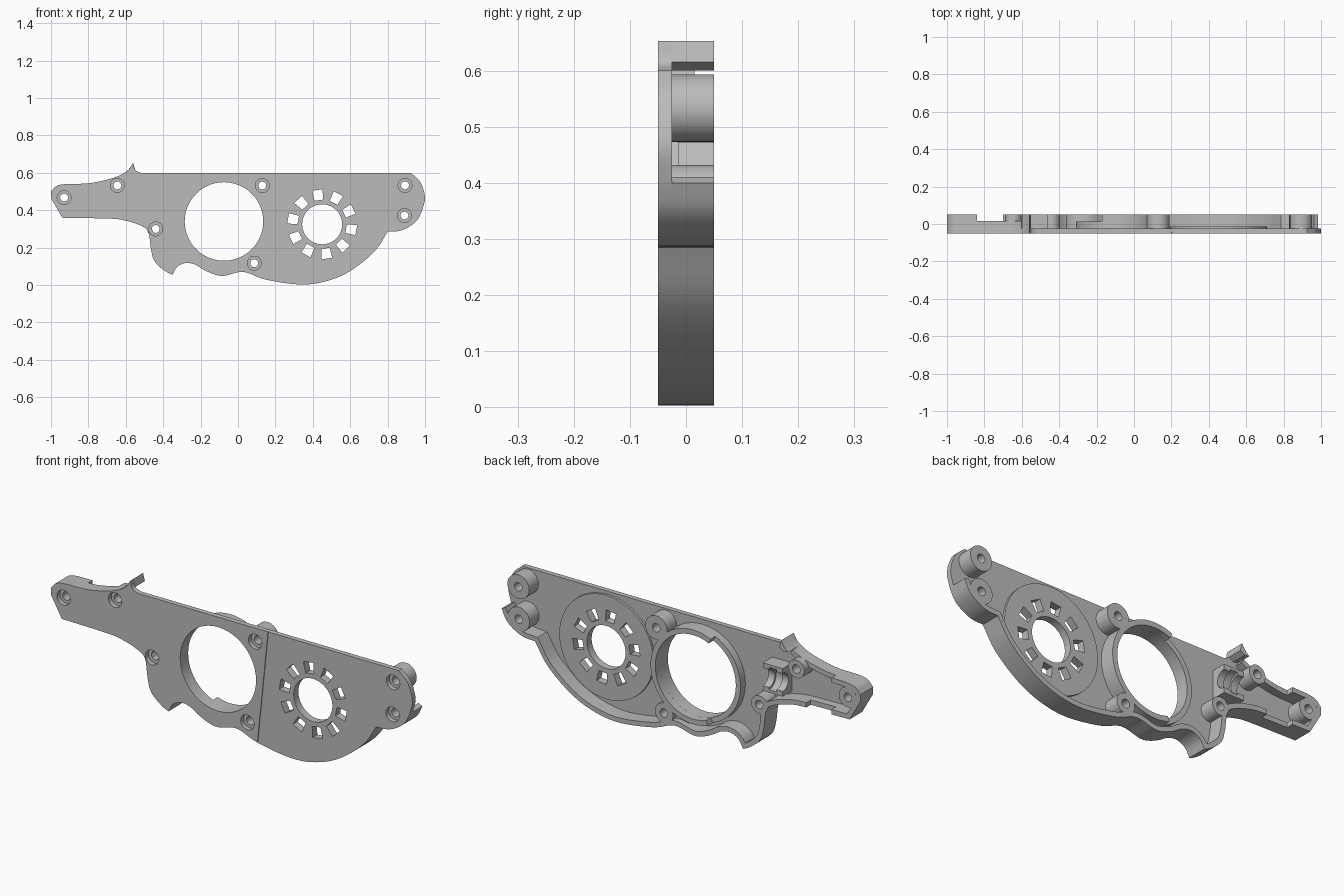
import bpy, bmesh
from math import cos, sin, pi, radians
from mathutils import Vector, Matrix

if "Cube" in bpy.data.objects:
    bpy.data.objects.remove(bpy.data.objects["Cube"])

FRONT, FLOOR, BACK = -0.05, -0.025, 0.05
SEAT = FLOOR - 0.002          # raised parts sink slightly into the plate

grey = bpy.data.materials.new("plain grey")
grey.use_nodes = True
grey.diffuse_color = (0.5, 0.5, 0.5, 1)
grey.node_tree.nodes["Principled BSDF"].inputs["Base Color"].default_value = (0.5, 0.5, 0.5, 1)
parts = []


def finish(name, bm, keep=True):
    bmesh.ops.recalc_face_normals(bm, faces=bm.faces)
    mesh = bpy.data.meshes.new(name)
    bm.to_mesh(mesh)
    bm.free()
    ob = bpy.data.objects.new(name, mesh)
    bpy.context.collection.objects.link(ob)
    mesh.materials.append(grey)
    if keep:
        parts.append(ob)
    return ob


def add_prism(bm, pts, y0, y1):
    """Extrude an (x, z) outline from y0 to y1."""
    a = [bm.verts.new((x, y0, z)) for x, z in pts]
    b = [bm.verts.new((x, y1, z)) for x, z in pts]
    bm.faces.new(a)
    bm.faces.new(b[::-1])
    for i in range(len(a)):
        j = (i + 1) % len(a)
        bm.faces.new((a[i], b[i], b[j], a[j]))


def prism(name, pts, y0, y1, keep=True):
    bm = bmesh.new()
    add_prism(bm, pts, y0, y1)
    return finish(name, bm, keep)


def rect(x0, x1, z0, z1):
    return [(x0, z0), (x1, z0), (x1, z1), (x0, z1)]


def arc(centre, r, start=0, end=360, n=48):
    closed = end - start == 360
    step = radians(end - start) / (n if closed else n - 1)
    angles = [radians(start) + i * step for i in range(n)]
    return [(centre[0] + r * cos(t), centre[1] + r * sin(t)) for t in angles]


def band(name, outer, inner, y0, y1, closed=True):
    """Solid strip between two matching paths."""
    bm = bmesh.new()
    rows = [[bm.verts.new((p[0], y, p[1])) for p in path]
            for path, y in ((outer, y0), (outer, y1), (inner, y1), (inner, y0))]
    n = len(outer)
    for i in range(n if closed else n - 1):
        j = (i + 1) % n
        for k in range(4):
            a, b = rows[k], rows[(k + 1) % 4]
            bm.faces.new((a[i], a[j], b[j], b[i]))
    if not closed:
        bm.faces.new([r[0] for r in rows])
        bm.faces.new([r[-1] for r in rows])
    return finish(name, bm)


def tube(name, centre, r_out, r_in, y0, y1):
    return band(name, arc(centre, r_out), arc(centre, r_in), y0, y1)


def cut(ob, cutter):
    mod = ob.modifiers.new("cut", "BOOLEAN")
    mod.operation, mod.solver, mod.object = "DIFFERENCE", "EXACT", cutter
    bpy.context.view_layer.objects.active = ob
    bpy.ops.object.modifier_apply(modifier=mod.name)


def smooth(pts, n=5):
    """Curve through the points of one run."""
    p = [Vector(q) for q in pts]
    p = [2 * p[0] - p[1]] + p + [2 * p[-1] - p[-2]]
    out = []
    for a, b, c, d in zip(p, p[1:], p[2:], p[3:]):
        for i in range(n):
            t = i / n
            out.append(0.5 * (2 * b + (c - a) * t + (2 * a - 5 * b + 4 * c - d) * t ** 2
                              + (3 * b - a - 3 * c + d) * t ** 3))
    return out


def inset(path, w):
    """Offset a path to its right-hand side."""
    out = []
    for i, p in enumerate(path):
        d0 = (p - path[max(i - 1, 0)]).normalized()
        d1 = (path[min(i + 1, len(path) - 1)] - p).normalized()
        d0, d1 = (d0 if i else d1), (d1 if i < len(path) - 1 else d0)
        m = (d0 + d1).normalized()
        out.append(p + Vector((m.y, -m.x)) * w / max(m.dot(d1), 0.6))
    return out


# Outline, clockwise from the straight top edge
nose = smooth([(.925, .6), (.975, .55), (1, .47), (.985, .4)])
nose_under = smooth([(.985, .4), (.96, .35), (.92, .315), (.865, .29), (.8, .285)])
belly = smooth([(.8, .285), (.73, .18), (.6, .075), (.47, .02), (.33, .003), (.145, .03), (.03, .07),
                (-.07, .05), (-.12, .055), (-.18, .08), (-.23, .11), (-.28, .118),
                (-.325, .097), (-.35, .055)])
heel = smooth([(-.35, .055), (-.39, .075), (-.445, .125), (-.465, .19), (-.48, .285),
               (-.525, .32), (-.605, .345), (-.685, .355), (-.94, .36)])
tip = [Vector((-.94, .36)), Vector((-1, .465))]
handle_top = smooth([(-1, .5), (-.97, .53), (-.92, .54), (-.79, .545), (-.66, .575),
                     (-.59, .612), (-.56, .653)])
spike_side = smooth([(-.56, .653), (-.55, .615), (-.52, .6)])
outline = nose + nose_under + belly + heel + tip + handle_top + spike_side + [Vector((-.52, .6))]

# Screw positions with boss radius
screws = [((-.93, .468), .05), ((-.645, .533), .045), ((-.44, .3), .045), ((.13, .532), .06),
          ((.087, .117), .05), ((.893, .533), .06), ((.89, .372), .06)]
port, vent = (-.075, .34), (.45, .325)

# Front plate and raised vent disc
plate = prism("front_plate", outline, FRONT, FLOOR)
disc = tube("vent_disc", vent, .26, .107, SEAT, FLOOR + .012)

# Openings: port, vent hole, ring of slots, screw bores, thin seam
bm = bmesh.new()
for centre, r in [(port, .21), (vent, .107)] + [(s[0], .037) for s in screws]:
    add_prism(bm, arc(centre, r), -.1, .1)
for i in range(10):
    t = radians(98 + 36 * i)
    u, v = Vector((cos(t), sin(t))), Vector((-sin(t), cos(t)))
    c = Vector(vent)
    add_prism(bm, [c + u * a + v * b for a, b in
                   ((.13, -.023), (.185, -.028), (.185, .028), (.13, .023))], -.1, .1)
add_prism(bm, [(.203, .62), (.209, .62), (.146, .01), (.14, .01)], -.1, FRONT + .004)
openings = finish("openings_cutter", bm, False)
cut(plate, openings)
cut(disc, openings)

# Rim wall round everything but the straight top edge
rim = nose_under + belly + heel + tip + [p for p in handle_top if p.x < -.59]
wall = band("rim_wall", rim, inset(rim, .024), SEAT, BACK, False)
bm = bmesh.new()
add_prism(bm, rect(-.84, -.5, .47, .75), .015, .1)
add_prism(bm, rect(-.84, -.7, .3, .42), .015, .1)
notches = finish("notch_cutter", bm, False)
cut(wall, notches)
prism("spike_wall", [(-.6, .605), (-.585, .617), (-.56, .653), (-.55, .615), (-.575, .6)],
      SEAT, BACK)

# Screw bosses
for centre, r in screws:
    tube("screw_boss", centre, r, .021, SEAT, BACK)

# Collar round the port, stepped lower on one side
tube("port_collar_low", port, .236, .21, SEAT, .013)
band("port_collar_high", arc(port, .236, -110, 114), arc(port, .21, -110, 114),
     .012, BACK, False)
prism("collar_rib", rect(-.03, .05, .085, .108), SEAT, .02)

# Cable cradle: block with a half-round saddle and a wider middle groove
cradle = prism("cable_cradle", rect(-.57, -.46, .375, .515), SEAT, BACK)
bm = bmesh.new()
for r, length in ((.045, .3), (.056, .04)):
    turn = Matrix.Translation((-.515, BACK, .445)) @ Matrix.Rotation(pi / 2, 4, "Y")
    bmesh.ops.create_cone(bm, cap_ends=True, segments=32, radius1=r, radius2=r,
                          depth=length, matrix=turn)
    saddle = bm.copy()
    bm.clear()
    tool = finish("saddle_cutter", saddle, False)
    cut(cradle, tool)
    bpy.data.objects.remove(tool)
bm.free()

for tool in (openings, notches):
    bpy.data.objects.remove(tool)

# Smooth curved sides, keep sharp edges
bpy.ops.object.select_all(action="DESELECT")
for ob in parts:
    ob.select_set(True)
bpy.context.view_layer.objects.active = plate
bpy.ops.object.shade_smooth_by_angle(angle=radians(30))
